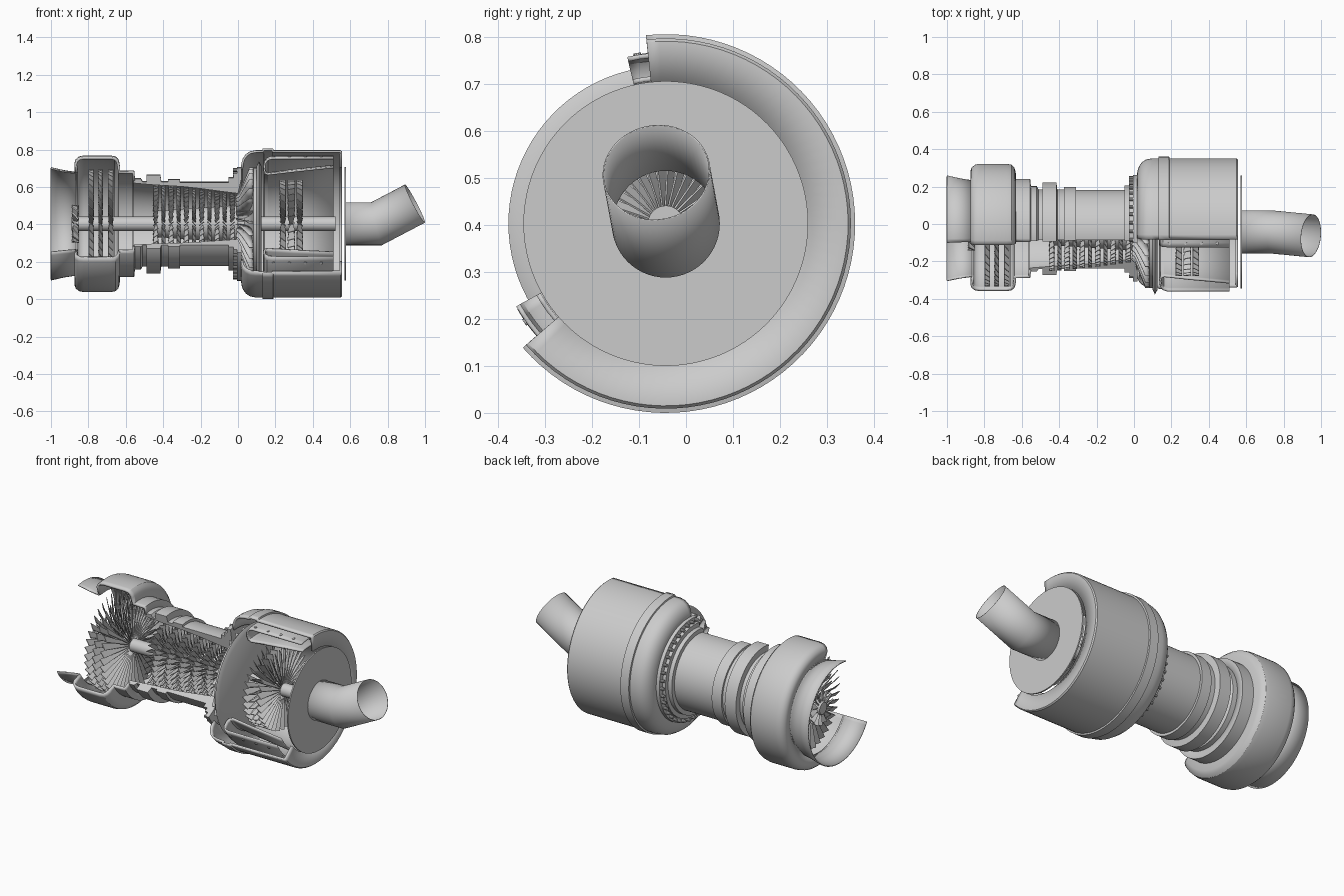
import bpy, bmesh, math
from mathutils import Vector, Matrix

if "Cube" in bpy.data.objects:
    bpy.data.objects.remove(bpy.data.objects["Cube"])

CY, CZ = -0.043, 0.403      # engine axis runs along x through this point
FRONT = (-150, 101)         # angle ranges left after the cutaway
REAR = (-139, 96)
LINER = (-151, 103)
FULL = (0, 360)


def polar(x, r, deg):
    a = math.radians(deg)
    return Vector((x, CY + r * math.cos(a), CZ + r * math.sin(a)))


def finish(name, bm, thick=0, recalc=True):
    if recalc:
        bmesh.ops.recalc_face_normals(bm, faces=bm.faces)
    me = bpy.data.meshes.new(name)
    bm.to_mesh(me)
    bm.free()
    me.shade_smooth()
    me.set_sharp_from_angle(angle=math.radians(32))
    ob = bpy.data.objects.new(name, me)
    bpy.context.collection.objects.link(ob)
    if thick:
        m = ob.modifiers.new("thickness", 'SOLIDIFY')
        m.thickness, m.offset = thick, -1
    return ob


def revolve(name, pts, span=FULL, closed=False, thick=0):
    """Turn an (x, radius) profile about the engine axis."""
    bm = bmesh.new()
    sweep = span[1] - span[0]
    full = sweep == 360
    n = max(8, round(sweep / 4))
    rows = [[bm.verts.new(polar(x, r, span[0] + sweep * j / n)) for x, r in pts]
            for j in range(n if full else n + 1)]
    k = len(pts)
    for j in range(n):
        a, b = rows[j], rows[(j + 1) % len(rows)]
        for i in range(k if closed else k - 1):
            i2 = (i + 1) % k
            bm.faces.new((a[i], b[i], b[i2], a[i2]))
    if closed and not full:
        bm.faces.new(rows[0])
        bm.faces.new(rows[-1])
    return finish(name, bm, thick, closed)


def rod(name, x0, x1, r0, r1):
    return revolve(name, [(x0, 0.001), (x0, r0), (x1, r1), (x1, 0.001)], closed=True)


def blade_row(name, x, r0, r1, n, chord, pitch=35, twist=20, thick=0.004):
    """Ring of thin twisted blades."""
    bm = bmesh.new()
    for b in range(n):
        a = 2 * math.pi * b / n
        rad = Vector((0, math.cos(a), math.sin(a)))
        tan = Vector((0, -math.sin(a), math.cos(a)))
        ends = []
        for r, p in ((r0, pitch), ((r0 + r1) / 2, pitch + twist / 2), (r1, pitch + twist)):
            p = math.radians(p)
            c = Vector((math.cos(p), 0, 0)) + tan * math.sin(p)
            t = Vector((-math.sin(p), 0, 0)) + tan * math.cos(p)
            o = Vector((x, CY, CZ)) + rad * r
            w = chord * (0.5 + 0.5 * (r - r0) / (r1 - r0)) / 2
            ends.append([bm.verts.new(o + c * w * s + t * thick / 2 * q)
                         for s, q in ((-1, -1), (1, -1), (1, 1), (-1, 1))])
        bm.faces.new(ends[0])
        bm.faces.new(ends[-1])
        for lo, hi in zip(ends, ends[1:]):
            for i in range(4):
                bm.faces.new((lo[i], lo[(i + 1) % 4], hi[(i + 1) % 4], hi[i]))
    return finish(name, bm)


def studs(name, places, rad, depth, axial):
    """Small cylinders, pointing along the axis or outward."""
    bm = bmesh.new()
    for x, r, deg in places:
        d = Vector((1, 0, 0)) if axial else polar(0, 1, deg) - polar(0, 0, deg)
        rot = Vector((0, 0, 1)).rotation_difference(d).to_matrix().to_4x4()
        bmesh.ops.create_cone(bm, cap_ends=True, segments=10, radius1=rad, radius2=rad,
                              depth=depth, matrix=Matrix.Translation(polar(x, r, deg)) @ rot)
    return finish(name, bm)


# Cut-open casings
revolve("intake_lip", [(-1, .303), (-.93, .287), (-.865, .277)], FRONT, thick=.006)
revolve("fan_casing", [(-.868, .275), (-.875, .325), (-.868, .345), (-.85, .36), (-.825, .365),
                       (-.68, .365), (-.655, .36), (-.64, .345), (-.633, .325), (-.63, .285),
                       (-.555, .285), (-.55, .235)], FRONT, thick=.014)
revolve("compressor_casing", [
    (-.56, .245), (-.52, .245), (-.51, .228), (-.49, .228), (-.49, .265), (-.415, .265),
    (-.41, .228), (-.375, .228), (-.375, .24), (-.31, .24), (-.31, .225), (-.05, .225),
    (-.05, .25), (-.025, .25), (-.025, .275), (-.005, .275), (-.005, .305), (.02, .305),
    (.02, .25), (0, .165), (-.1, .178), (-.2, .192), (-.3, .203), (-.45, .212),
    (-.56, .222)], FRONT, closed=True)
revolve("rear_casing", [(.015, .29), (.018, .325), (.026, .35), (.042, .373), (.065, .388),
                        (.095, .394), (.13, .394), (.132, .403), (.188, .403), (.19, .394),
                        (.548, .394), (.555, .388), (.555, .302)], REAR, thick=.012)
revolve("combustor_liner", [(.51, .305), (.3, .283), (.16, .266), (.142, .275), (.135, .3),
                            (.14, .335), (.155, .355), (.18, .364), (.51, .364)],
        LINER, thick=.01)
studs("liner_holes", [(.19 + .085 * i, .365, a) for i in range(4) for a in (99.5, 215)],
      .008, .006, False)
studs("flange_bolts", [(-.008, .29, -145 + 9 * i) for i in range(28)], .009, .035, True)

# Shaft, hubs and blade rows
rod("main_shaft", -.88, .52, .038, .038)
rod("nose_hub", -.89, -.85, .035, .05)
blade_row("nose_blades", -.87, .04, .1, 14, .05, 30, 20, .008)
for i, x in enumerate((-.785, -.735, -.68)):
    blade_row(f"fan_blades_{i + 1}", x, .035, .29, 40, .042, 30 + 10 * (i % 2), 20)
rod("compressor_hub", -.45, 0, .07, .1)
for i in range(11):
    x = -.44 + .041 * i
    tip = .207 - .045 * (i / 10) ** 1.3
    blade_row(f"compressor_blades_{i + 1}", x, .06, tip, 38, .034,
              35 if i % 2 else -55, 20)
for i, x in enumerate((.24, .285, .33)):
    blade_row(f"turbine_blades_{i + 1}", x, .036, .235, 34, .042, -30 if i % 2 else 25, 15)

# Radial impeller: curved hub, back plate and vanes
hub = [(0, .07), (.035, .085), (.06, .13), (.075, .2), (.082, .3)]
shroud = [(-.012, .15), (.005, .165), (.02, .2), (.038, .245), (.06, .3)]
revolve("impeller_hub", hub + [(.1, .3), (.1, .001), (0, .001)], closed=True)
bm = bmesh.new()
for v in range(28):
    a = v * 360 / 28
    pairs = [[bm.verts.new(polar(x, r, a + 3 * i)) for x, r in (h, s)]
             for i, (h, s) in enumerate(zip(hub, shroud))]
    for p, q in zip(pairs, pairs[1:]):
        bm.faces.new((p[0], p[1], q[1], q[0]))
finish("impeller_vanes", bm, .003)
revolve("impeller_wall", [(.1, .001), (.1, .31), (.112, .335), (.125, .31), (.125, .001)],
        closed=True)

# Rear plate with hole for the exhaust
revolve("rear_plate", [(.57, .114), (.57, .303), (.578, .303), (.578, .114)], closed=True)

# Bent exhaust pipe with a mitred elbow
R = .115
ex = Vector((1, 0, 0))
bend, end = Vector((.74, CY, CZ)), Vector((.946, CY - .02, CZ + .108))
d = (end - bend).normalized()
mid = ex + d
turn = ex.rotation_difference(d)
bm = bmesh.new()
rings = [[], [], []]
N = 56
for j in range(N):
    a = 2 * math.pi * j / N
    o = Vector((0, R * math.cos(a), R * math.sin(a)))
    rings[0].append(bm.verts.new(Vector((.57, CY, CZ)) + o))
    rings[1].append(bm.verts.new(bend + o - ex * (o.dot(mid) / ex.dot(mid))))
    rings[2].append(bm.verts.new(end + turn @ o))
for p, q in zip(rings, rings[1:]):
    for j in range(N):
        k = (j + 1) % N
        bm.faces.new((p[j], p[k], q[k], q[j]))
finish("exhaust_pipe", bm, .003, False)
